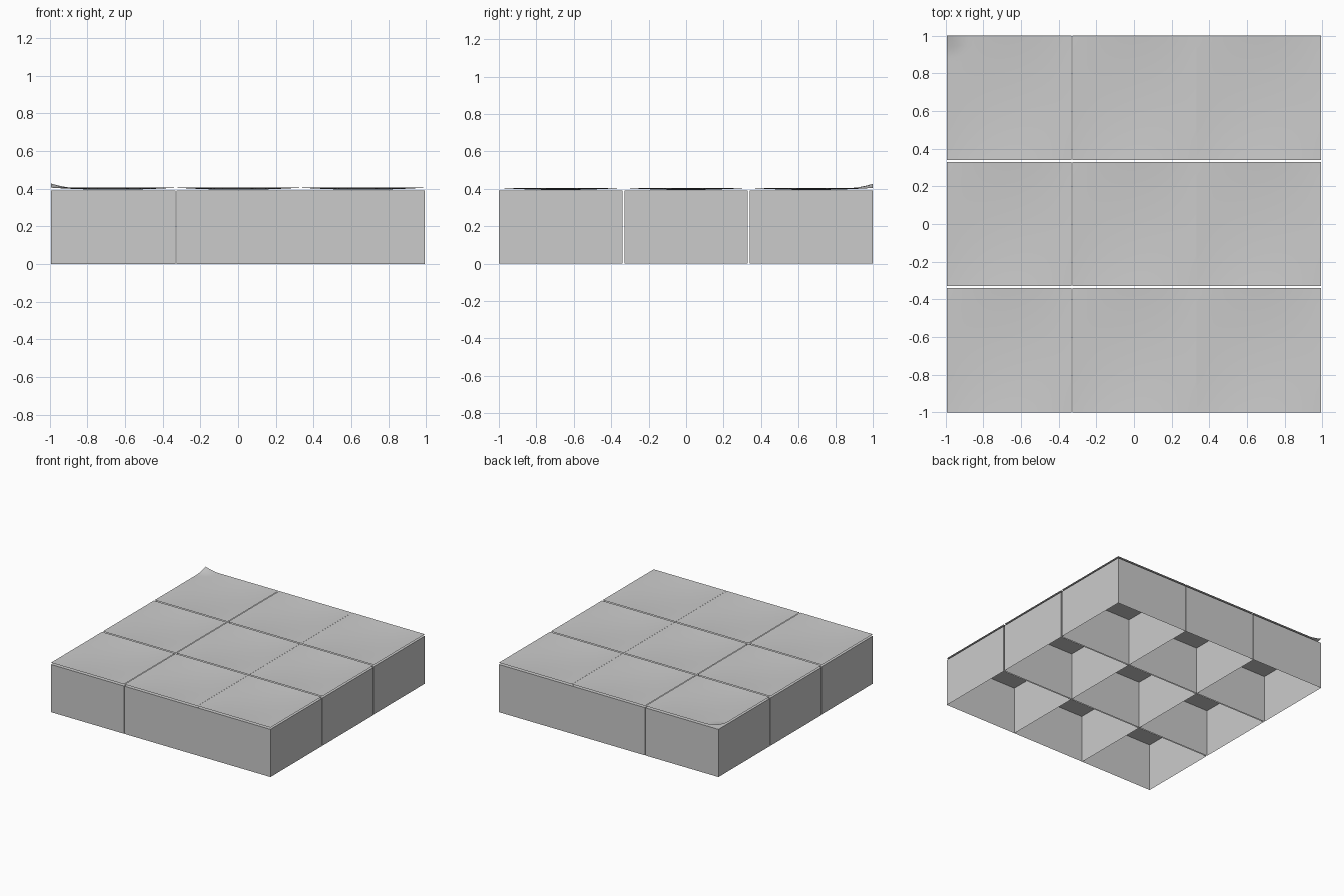
import bpy, bmesh

if "Cube" in bpy.data.objects:
    bpy.data.objects.remove(bpy.data.objects["Cube"])

SIZE = 0.66          # tile width
WALL = 0.39          # block height
XS = (-0.663, 0.002, 0.663)
YS = (-0.67, 0.0, 0.67)


def add_object(name, bm):
    mesh = bpy.data.meshes.new(name)
    bm.to_mesh(mesh)
    bm.free()
    obj = bpy.data.objects.new(name, mesh)
    bpy.context.collection.objects.link(obj)
    return obj


# Hollow block, open at the bottom
def block(name, cx, cy):
    bm = bmesh.new()
    bmesh.ops.create_cube(bm, size=1)
    for v in bm.verts:
        v.co = (cx + v.co.x * SIZE, cy + v.co.y * SIZE, (v.co.z + 0.5) * WALL)
    floor = [f for f in bm.faces if f.normal.z < -0.9]
    bmesh.ops.delete(bm, geom=floor, context='FACES_ONLY')
    return add_object(name, bm)


# Thin covering sheet: rests on the block, edges slightly raised
def sheet(name, cx, cy, curled):
    bm = bmesh.new()
    bmesh.ops.create_grid(bm, x_segments=24, y_segments=24, size=1)
    for v in bm.verts:
        u, w = v.co.x, v.co.y
        z = 0.394 + 0.011 * (1 - (1 - u * u) * (1 - w * w))
        if curled:  # one outer corner peels upward
            d = ((u + 1) ** 2 + (w - 1) ** 2) ** 0.5
            z += 0.022 * max(0, 1 - d / 0.33) ** 1.5
        v.co = (cx + u * SIZE / 2, cy + w * SIZE / 2, z)
    for f in bm.faces:
        f.smooth = True
    return add_object(name, bm)


for i, cx in enumerate(XS):
    for j, cy in enumerate(YS):
        block(f"block_{i}_{j}", cx, cy)
        sheet(f"top_sheet_{i}_{j}", cx, cy, i == 0 and j == 2)
